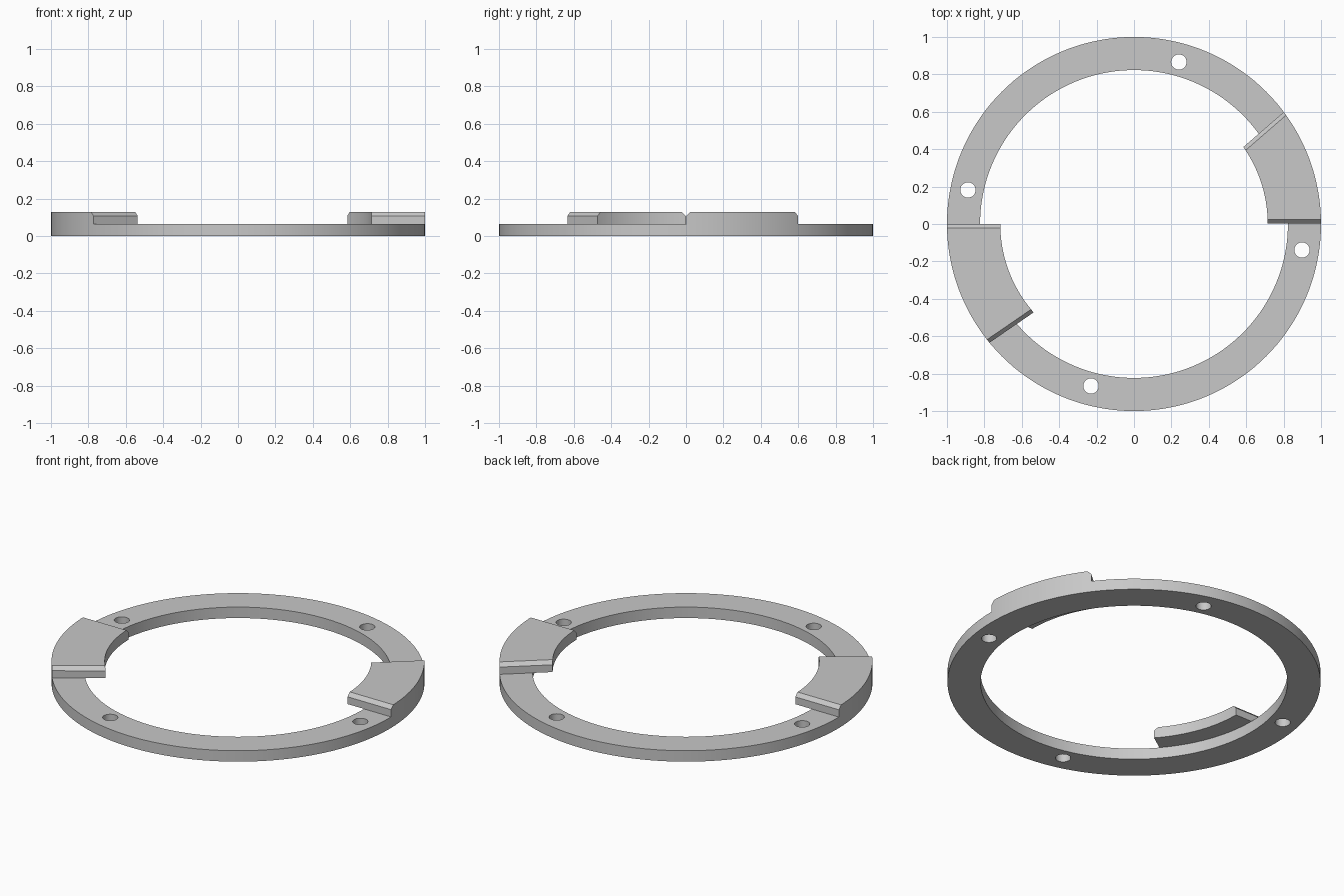
import bpy, bmesh, math
from mathutils import Vector

cube = bpy.data.objects.get("Cube")
if cube:
    bpy.data.objects.remove(cube, do_unlink=True)

BASE, TOP, CHAMFER = 0.065, 0.129, 0.021
OUTER, INNER, PAD_INNER = 1.0, 0.823, 0.715
STEPS = 144

grey = bpy.data.materials.new("plain grey")
grey.use_nodes = True
colour = (0.58, 0.58, 0.58, 1)
grey.diffuse_color = colour
grey.node_tree.nodes["Principled BSDF"].inputs["Base Color"].default_value = colour


def finish(obj):
    bpy.ops.object.select_all(action="DESELECT")
    obj.select_set(True)
    bpy.context.view_layer.objects.active = obj
    if obj.type == "CURVE":
        bpy.ops.object.convert(target="MESH")
        obj = bpy.context.object
        bm = bmesh.new()
        bm.from_mesh(obj.data)
        bmesh.ops.remove_doubles(bm, verts=bm.verts, dist=1e-5)
        bmesh.ops.recalc_face_normals(bm, faces=bm.faces)
        bm.to_mesh(obj.data)
        bm.free()
    obj.data.materials.clear()
    obj.data.materials.append(grey)
    bpy.ops.object.shade_smooth_by_angle(angle=math.radians(30))


# Flat ring with four through holes, as a filled outline
def circle(curve, x, y, radius, count):
    spline = curve.splines.new("POLY")
    spline.points.add(count - 1)
    for i, point in enumerate(spline.points):
        a = math.tau * i / count
        point.co = (x + radius * math.cos(a), y + radius * math.sin(a), 0, 1)
    spline.use_cyclic_u = True


outline = bpy.data.curves.new("base_ring", "CURVE")
outline.dimensions = "2D"
outline.fill_mode = "BOTH"
outline.extrude = BASE / 2
circle(outline, 0, 0, OUTER, STEPS)
circle(outline, 0, 0, INNER, STEPS)
for x, y in [(0.24, 0.866), (-0.888, 0.182), (0.898, -0.139), (-0.23, -0.866)]:
    circle(outline, x, y, 0.041, 32)
ring = bpy.data.objects.new("base_ring", outline)
ring.location.z = BASE / 2
bpy.context.collection.objects.link(ring)
finish(ring)


# Raised pad: a swept sector trimmed by end walls with chamfered top edges
def pad(name, first, last, ends):
    bm = bmesh.new()
    section = [(PAD_INNER, BASE), (OUTER, BASE), (OUTER, TOP), (PAD_INNER, TOP)]
    rows = []
    for i in range(first, last + 1):
        a = math.tau * i / STEPS
        rows.append([bm.verts.new((r * math.cos(a), r * math.sin(a), z)) for r, z in section])
    for p, q in zip(rows, rows[1:]):
        for k in range(4):
            n = (k + 1) % 4
            bm.faces.new((p[k], p[n], q[n], q[k]))
    bm.faces.new(rows[0])
    bm.faces.new(rows[-1][::-1])
    bmesh.ops.recalc_face_normals(bm, faces=bm.faces)

    def trim(point, normal):
        geom = bm.verts[:] + bm.edges[:] + bm.faces[:]
        cut = bmesh.ops.bisect_plane(bm, geom=geom, plane_co=point, plane_no=normal,
                                     clear_outer=True)
        edges = [e for e in cut["geom_cut"] if isinstance(e, bmesh.types.BMEdge)]
        bmesh.ops.contextual_create(bm, geom=edges)

    for (ax, ay), (bx, by), side in ends:
        normal = Vector((ay - by, bx - ax, 0)).normalized() * side
        trim(Vector((ax, ay, BASE)), normal)
        trim(Vector((ax, ay, TOP - CHAMFER)), normal + Vector((0, 0, 1)))
    bmesh.ops.recalc_face_normals(bm, faces=bm.faces)
    mesh = bpy.data.meshes.new(name)
    bm.to_mesh(mesh)
    bm.free()
    obj = bpy.data.objects.new(name, mesh)
    bpy.context.collection.objects.link(obj)
    finish(obj)


# Each end: inner corner, outer corner, outward side
pad("left_pad", -3, 18, [((0.715, 0.003), (1, 0.003), -1),
                         ((0.583, 0.41), (0.80, 0.598), 1)])
pad("right_pad", 69, 91, [((-0.715, -0.001), (-1, -0.001), -1),
                          ((-0.54, -0.475), (-0.773, -0.635), 1)])
